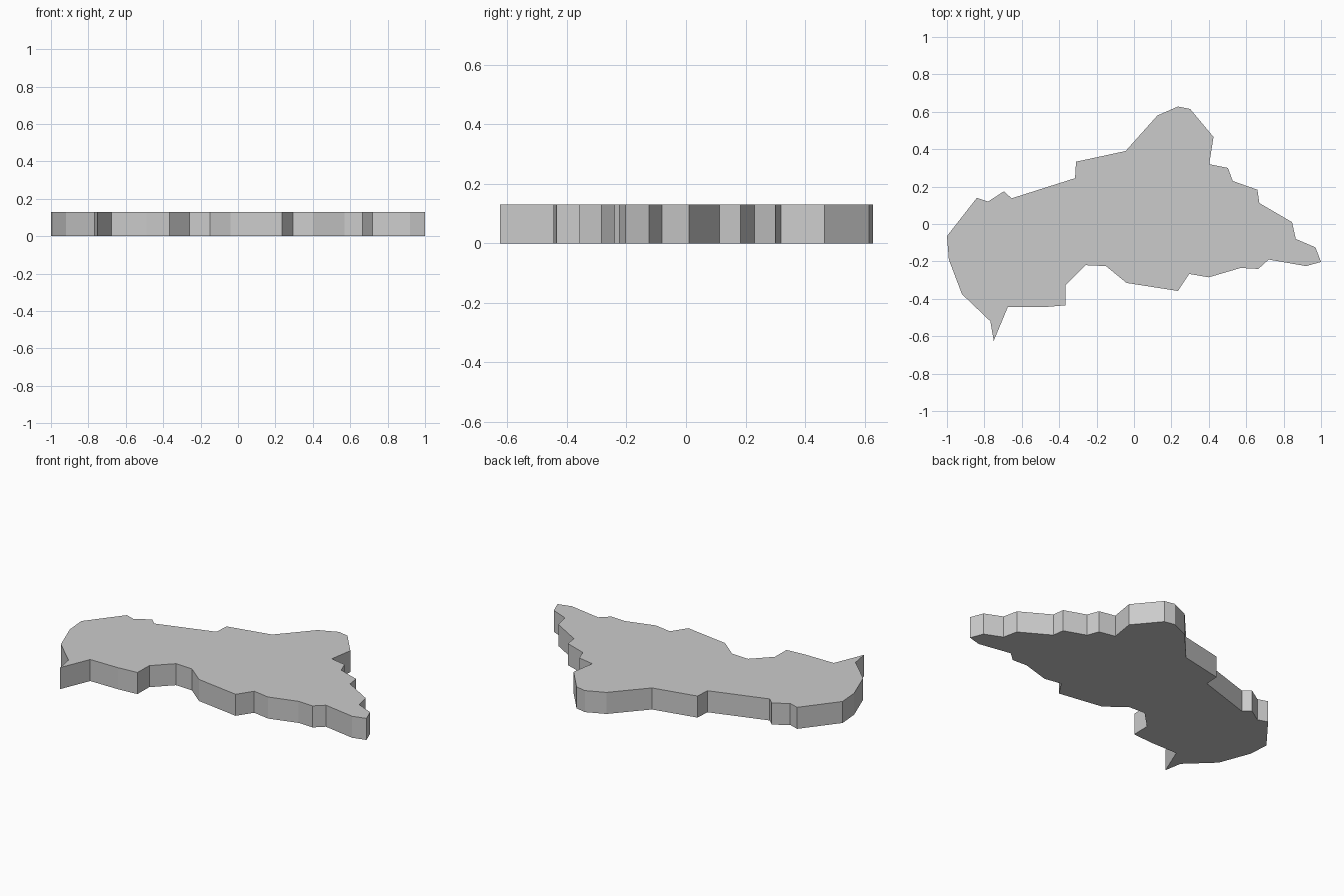
import bpy, bmesh

HEIGHT = 0.13

# Outline seen from above, clockwise from the left tip
OUTLINE = [
    # upper edge
    (-1.0, -0.065), (-0.84, 0.14), (-0.78, 0.12), (-0.695, 0.175), (-0.655, 0.137),
    (-0.315, 0.245), (-0.31, 0.333), (-0.045, 0.39), (0.125, 0.58), (0.235, 0.628),
    (0.30, 0.615), (0.425, 0.465), (0.402, 0.32), (0.502, 0.30), (0.528, 0.23),
    (0.66, 0.183), (0.67, 0.112), (0.845, 0.01), (0.865, -0.08), (0.97, -0.125),
    # lower edge
    (1.0, -0.203), (0.92, -0.225), (0.72, -0.19), (0.665, -0.24), (0.57, -0.235),
    (0.40, -0.285), (0.295, -0.267), (0.235, -0.358), (-0.04, -0.315), (-0.15, -0.225),
    (-0.26, -0.22), (-0.365, -0.325), (-0.367, -0.435), (-0.49, -0.445), (-0.675, -0.445),
    (-0.75, -0.625), (-0.768, -0.52), (-0.92, -0.375), (-0.99, -0.19),
]

# Flat slab: fill the outline and extrude it upwards
bm = bmesh.new()
base = bm.faces.new([bm.verts.new((x, y, 0)) for x, y in OUTLINE])
top = bmesh.ops.extrude_face_region(bm, geom=[base], use_keep_orig=True)
top_verts = [g for g in top["geom"] if isinstance(g, bmesh.types.BMVert)]
bmesh.ops.translate(bm, verts=top_verts, vec=(0, 0, HEIGHT))
bmesh.ops.recalc_face_normals(bm, faces=bm.faces)

mesh = bpy.data.meshes.new("map_slab")
bm.to_mesh(mesh)
bm.free()
slab = bpy.data.objects.new("map_slab", mesh)
bpy.context.collection.objects.link(slab)
